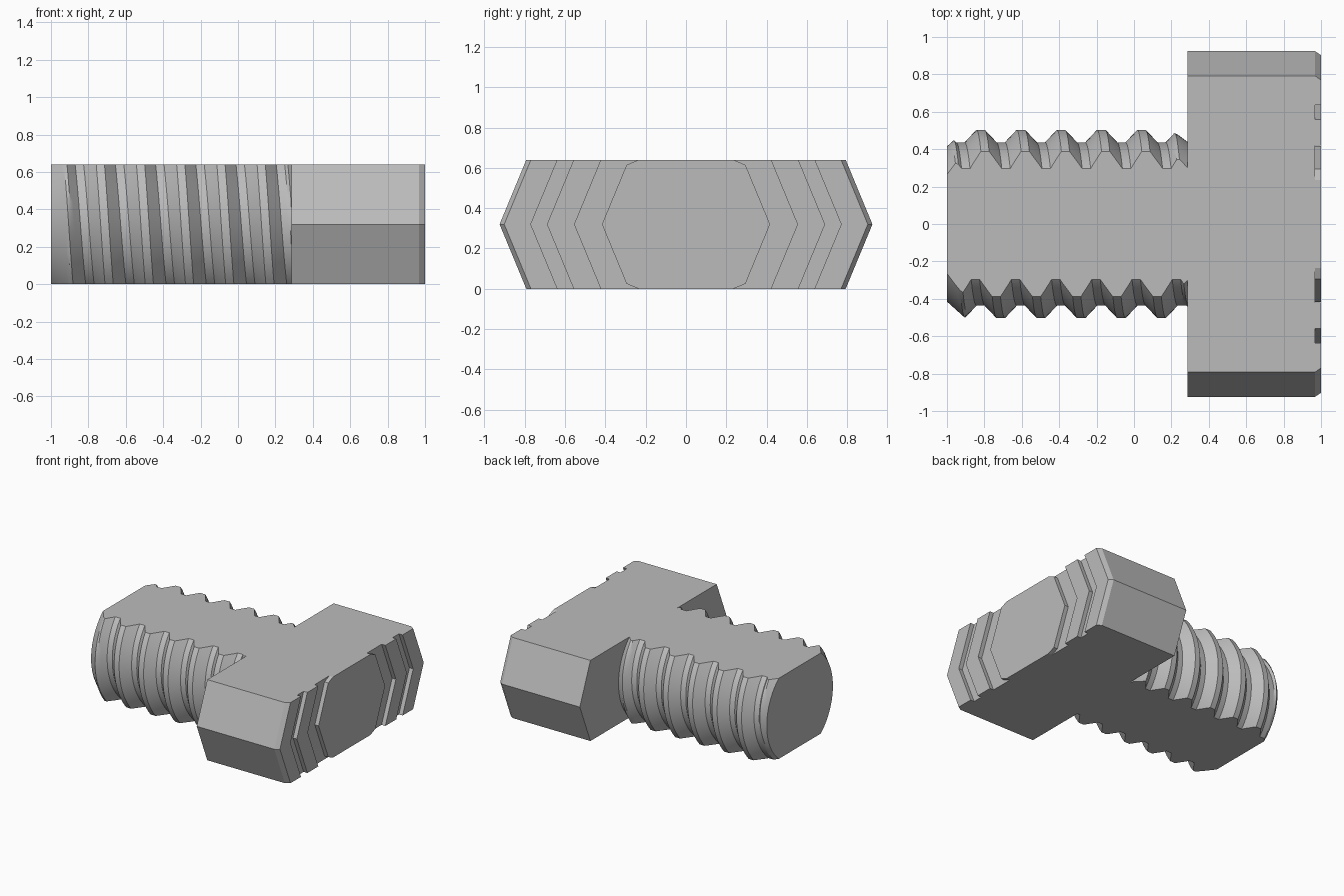
import bpy
import bmesh
from math import cos, sin, tau, radians

if "Cube" in bpy.data.objects:
    bpy.data.objects.remove(bpy.data.objects["Cube"])

AXIS_Z = 0.32          # half the thickness between the two flats
HEAD_X = 0.285         # underside of the head
PITCH = 0.215
CREST, ROOT = 0.503, 0.436

steel = bpy.data.materials.new("steel_grey")
steel.use_nodes = True
grey = (0.5, 0.5, 0.5, 1)
steel.diffuse_color = grey
steel.node_tree.nodes["Principled BSDF"].inputs["Base Color"].default_value = grey


def flatten(bm, side):
    """Slice the body with a horizontal flat and close the cut."""
    geom = bm.verts[:] + bm.edges[:] + bm.faces[:]
    bmesh.ops.bisect_plane(bm, geom=geom, dist=1e-6, clear_outer=True,
                           plane_co=(0, 0, AXIS_Z * (1 + side)),
                           plane_no=(0, 0, side))
    rim = [e for e in bm.edges if e.is_boundary]
    bmesh.ops.holes_fill(bm, edges=rim, sides=0)


def turned_part(name, profile, steps):
    """Sweep profile(angle) -> [(x, radius)] around the x axis, then cut flats."""
    bm = bmesh.new()
    rings = []
    for i in range(steps + 1):
        a = tau * i / steps
        rings.append([bm.verts.new((x, r * cos(a), AXIS_Z + r * sin(a)))
                      for x, r in profile(a)])
    for ring, following in zip(rings, rings[1:]):
        for j in range(len(ring) - 1):
            bm.faces.new((ring[j], ring[j + 1], following[j + 1], following[j]))
    bmesh.ops.remove_doubles(bm, verts=bm.verts[:], dist=1e-5)
    bmesh.ops.recalc_face_normals(bm, faces=bm.faces[:])
    for side in (1, -1):
        flatten(bm, side)
    bmesh.ops.recalc_face_normals(bm, faces=bm.faces[:])
    mesh = bpy.data.meshes.new(name)
    bm.to_mesh(mesh)
    bm.free()
    mesh.materials.append(steel)
    obj = bpy.data.objects.new(name, mesh)
    bpy.context.collection.objects.link(obj)
    return obj


# Octagonal head with a chamfered rim and two concentric grooves in its end
def head_profile(angle):
    floor = 0.967
    return [(HEAD_X, 0), (HEAD_X, 0.925), (floor, 0.925), (1, 0.902),
            (1, 0.77), (floor, 0.77), (floor, 0.69), (1, 0.69),
            (1, 0.553), (floor, 0.553), (floor, 0.417), (1, 0.417), (1, 0)]


# Helical thread: crest, falling flank, root, rising flank in every turn
TOOTH = [(-0.022, CREST), (0.022, CREST), (0.085, ROOT), (0.13, ROOT),
         (PITCH - 0.022, CREST)]
SUB = 4


def shank_profile(angle):
    points = []
    for turn in range(-2, 7):
        start = -0.82 + PITCH * (turn + angle / tau)
        for (xa, ra), (xb, rb) in zip(TOOTH, TOOTH[1:]):
            for k in range(SUB):
                t = k / SUB
                points.append((start + xa + (xb - xa) * t, ra + (rb - ra) * t))

    def radius_at(x):
        for (xa, ra), (xb, rb) in zip(points, points[1:]):
            if xa <= x <= xb:
                return ra + (rb - ra) * (x - xa) / (xb - xa)
        return ROOT

    def trimmed(x, r):
        # lead-in chamfer at the tip and run-out cone at the head
        return x, min(r, 0.415 + 0.9 * (x + 1), 0.44 + 0.75 * (HEAD_X - x))

    first, last = trimmed(-1, radius_at(-1)), trimmed(HEAD_X, radius_at(HEAD_X))
    body = [first if x <= -1 else last if x >= HEAD_X else trimmed(x, r)
            for x, r in points]
    return [(-1, 0)] + body + [(HEAD_X, 0)]


head = turned_part("bolt_head", head_profile, 8)
shank = turned_part("threaded_shank", shank_profile, 72)

# Smooth the thread along its turns while its ridges stay crisp
bpy.ops.object.select_all(action='DESELECT')
shank.select_set(True)
bpy.context.view_layer.objects.active = shank
bpy.ops.object.shade_smooth_by_angle(angle=radians(25))
